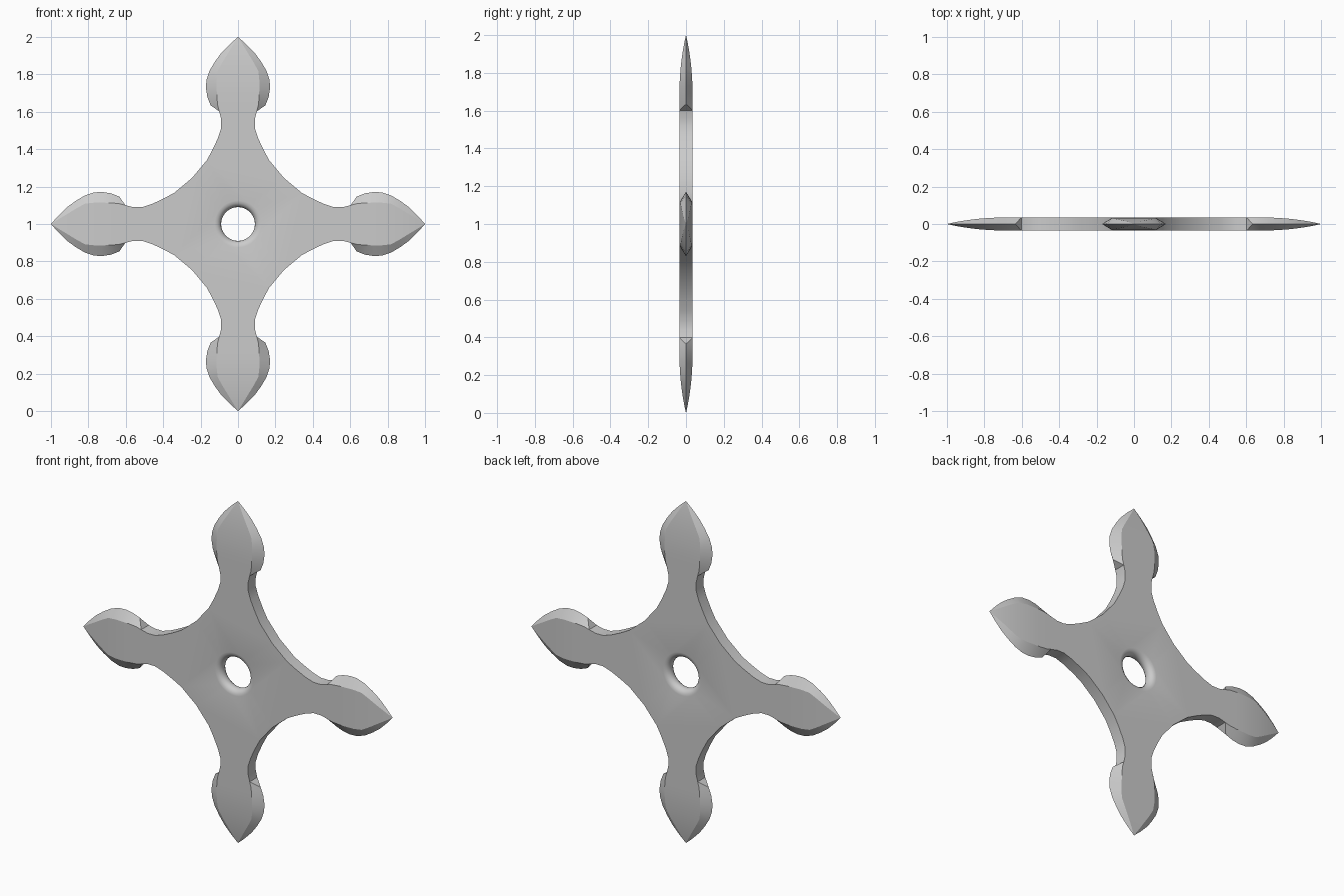
import bpy, bmesh
from math import sin, cos, pi, radians

if "Cube" in bpy.data.objects:
    bpy.data.objects.remove(bpy.data.objects["Cube"])

T = 0.035          # half thickness
# stations along one arm: distance from centre, half width of flat, half thickness, half width of edge (0 = plain wall)
ARM = [(.246, .246, T, 0), (.342, .166, T, 0), (.40, .135, T, 0), (.46, .107, T, 0),
       (.513, .09, T, 0), (.56, .09, T, 0), (.602, .10, T, 0),
       (.635, .109, T, .147), (.68, .113, T, .164), (.725, .114, .0345, .171),
       (.77, .114, .0325, .169), (.82, .108, .029, .152), (.87, .08, .0235, .122),
       (.915, .052, .017, .089), (.96, .025, .009, .045), (1, 0, 0, 0)]
HOLE_R, FILLET, SEG, RINGS = .09, .035, 12, 8

bm = bmesh.new()
cache = {}


def face(points, turn):
    """Add a face, rotated by quarter turns about the hub, sharing vertices."""
    vs = []
    for x, y, z in points:
        for _ in range(turn):
            x, z = -z, x
        key = (round(x, 4), round(y, 4), round(z, 4))
        if key not in cache:
            cache[key] = bm.verts.new((x, y, z + 1))
        if cache[key] not in vs:
            vs.append(cache[key])
    if len(vs) > 2:
        bm.faces.new(vs)


def hole_point(a, b):
    """Point on the rounded rim of the centre hole."""
    r = HOLE_R + FILLET * (1 - cos(b))
    return r * cos(a), T * sin(b), r * sin(a)


angles = [-pi / 4 + pi / 2 * i / SEG for i in range(SEG + 1)]
bends = [-pi / 2 + pi * i / RINGS for i in range(RINGS + 1)]

for turn in range(4):
    # flat hub around the hole, front and back
    for s in (-1, 1):
        (r0, w0, _, _), (r1, w1, _, _) = ARM[:2]
        outer = [(r0, s * T, w0), (r1, s * T, w1), (r1, s * T, -w1), (r0, s * T, -w0)]
        face(outer + [hole_point(a, s * pi / 2) for a in angles], turn)
    # rounded hole rim
    for a, a2 in zip(angles, angles[1:]):
        for b, b2 in zip(bends, bends[1:]):
            face([hole_point(a, b), hole_point(a2, b), hole_point(a2, b2), hole_point(a, b2)], turn)
    # arm and blade
    for i in range(len(ARM) - 1):
        (r, w, t, e), (r2, w2, t2, e2) = ARM[i], ARM[i + 1]
        if i > 0:
            for s in (-1, 1):
                face([(r, s * t, w), (r2, s * t2, w2), (r2, s * t2, -w2), (r, s * t, -w)], turn)
        for m in (-1, 1):
            if e == 0 and e2 == 0:      # plain side wall of the neck
                face([(r, -t, m * w), (r2, -t2, m * w2), (r2, t2, m * w2), (r, t, m * w)], turn)
            elif e == 0:                # heel of the blade
                face([(r, -t, m * w), (r, t, m * w), (r2, 0, m * e2)], turn)
                for s in (-1, 1):
                    face([(r, s * t, m * w), (r2, 0, m * e2), (r2, s * t2, m * w2)], turn)
            else:                       # sharpened bevels
                for s in (-1, 1):
                    face([(r, s * t, m * w), (r, 0, m * e), (r2, 0, m * e2), (r2, s * t2, m * w2)], turn)

bmesh.ops.recalc_face_normals(bm, faces=bm.faces)
mesh = bpy.data.meshes.new("throwing_star")
bm.to_mesh(mesh)
bm.free()
star = bpy.data.objects.new("throwing_star", mesh)
bpy.context.collection.objects.link(star)
bpy.context.view_layer.objects.active = star
star.select_set(True)
bpy.ops.object.shade_smooth_by_angle(angle=radians(25))
